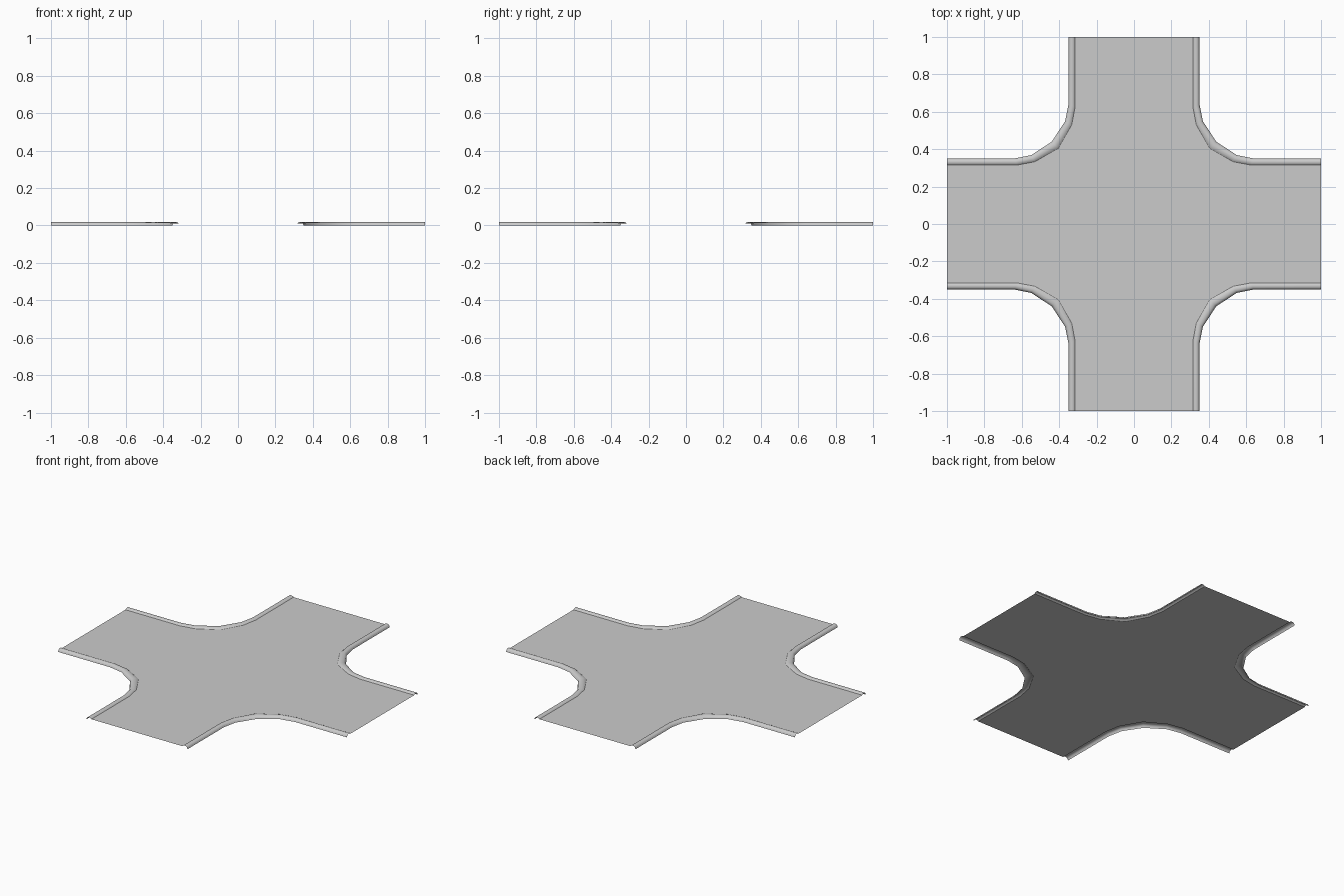
import bpy, bmesh
from mathutils import Matrix, Vector

if "Cube" in bpy.data.objects:
    bpy.data.objects.remove(bpy.data.objects["Cube"])

ROAD_Z = 0.01

# Corner path (one quadrant): inner edge and outer edge of the curb
half_inner = [(0.315, 1.0), (0.315, 0.625), (0.333, 0.53)]
half_outer = [(0.35, 1.0), (0.35, 0.64), (0.368, 0.55)]


def mirror_path(half, mid):
    """Complete a corner path symmetrically about the diagonal."""
    return half + [(mid, mid)] + [(y, x) for x, y in reversed(half)]


inner = mirror_path(half_inner, 0.405)
outer = mirror_path(half_outer, 0.44)

# Curb cross-section: (fraction from inner to outer edge, height)
profile = [(0.0, ROAD_Z), (0.15, 0.015), (0.42, 0.018),
           (0.72, 0.0165), (0.92, 0.01), (1.0, 0.0)]


def make_object(name, bm):
    mesh = bpy.data.meshes.new(name)
    bm.to_mesh(mesh)
    bm.free()
    obj = bpy.data.objects.new(name, mesh)
    bpy.context.collection.objects.link(obj)
    return obj


# Flat road surface, bounded by the four inner curb edges
bm = bmesh.new()
outline = []
for k in range(4):
    rot = Matrix.Rotation(-k * 1.5707963267948966, 3, 'Z')
    outline += [bm.verts.new(rot @ Vector((x, y, ROAD_Z))) for x, y in inner]
road = bm.faces.new(outline)
road.normal_update()
if road.normal.z < 0:
    road.normal_flip()
bmesh.ops.triangulate(bm, faces=[road])
make_object("road_surface", bm)

# Four rounded curbs swept around the corners
names = ["back_right", "front_right", "front_left", "back_left"]
for k, place in enumerate(names):
    rot = Matrix.Rotation(-k * 1.5707963267948966, 3, 'Z')
    bm = bmesh.new()
    rows = []
    for a, b in zip(inner, outer):
        a, b = Vector(a), Vector(b)
        rows.append([bm.verts.new(rot @ a.lerp(b, t).to_3d() + Vector((0, 0, z)))
                     for t, z in profile])
    for r0, r1 in zip(rows, rows[1:]):
        for j in range(len(profile) - 1):
            bm.faces.new((r0[j], r1[j], r1[j + 1], r0[j + 1]))
    bm.normal_update()
    if sum(f.normal.z for f in bm.faces) < 0:
        bmesh.ops.reverse_faces(bm, faces=bm.faces[:])
    for f in bm.faces:
        f.smooth = True
    make_object("curb_" + place, bm)
